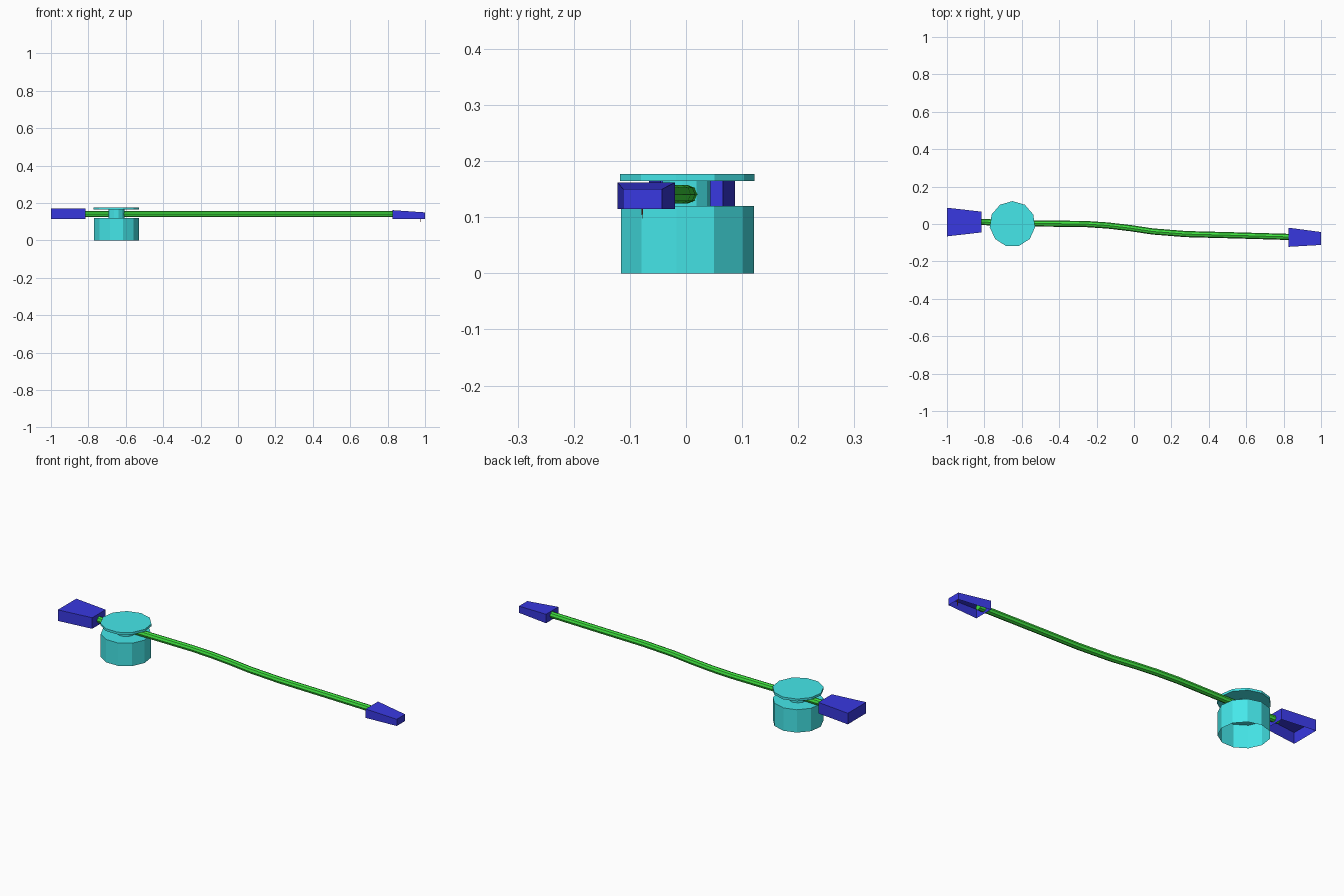
import bpy, bmesh, math

if "Cube" in bpy.data.objects:
    bpy.data.objects.remove(bpy.data.objects["Cube"])


def material(name, color):
    m = bpy.data.materials.new(name)
    m.diffuse_color = (*color, 1)
    m.use_nodes = True
    m.node_tree.nodes["Principled BSDF"].inputs["Base Color"].default_value = m.diffuse_color
    return m


CYAN = material("cyan", (0.06, 0.80, 0.82))
BLUE = material("blue", (0.04, 0.04, 0.75))
GREEN = material("green", (0.05, 0.75, 0.05))
BROWN = material("brown", (0.35, 0.08, 0.03))


def finish(name, bm, mat):
    bmesh.ops.recalc_face_normals(bm, faces=bm.faces)
    mesh = bpy.data.meshes.new(name)
    bm.to_mesh(mesh)
    bm.free()
    mesh.materials.append(mat)
    ob = bpy.data.objects.new(name, mesh)
    bpy.context.collection.objects.link(ob)
    return ob


def prism(name, x, y, r, z0, z1, mat, sides=11, bottom=True, r0=None):
    """Upright low-poly cylinder or cone with a corner towards +y."""
    bm = bmesh.new()
    rings = []
    for z, rad in ((z0, r if r0 is None else r0), (z1, r)):
        rings.append([bm.verts.new((x + rad * math.sin(2 * math.pi * i / sides),
                                    y + rad * math.cos(2 * math.pi * i / sides), z))
                      for i in range(sides)])
    lo, hi = rings
    for i in range(sides):
        j = (i + 1) % sides
        bm.faces.new((lo[i], lo[j], hi[j], hi[i]))
    bm.faces.new(hi)
    if bottom:
        bm.faces.new(lo[::-1])
    return finish(name, bm, mat)


def boot(name, a, b):
    """Tapered box shell, open underneath; each end is (x, y0, y1, z0, z1)."""
    bm = bmesh.new()
    ends = []
    for x, y0, y1, z0, z1 in (a, b):
        ends.append([bm.verts.new(p) for p in
                     ((x, y0, z0), (x, y0, z1), (x, y1, z1), (x, y1, z0))])
    for end in ends:
        bm.faces.new(end)
    for i in range(3):
        bm.faces.new((ends[0][i], ends[0][i + 1], ends[1][i + 1], ends[1][i]))
    return finish(name, bm, BLUE)


# Spool: hollow drum open underneath, neck and cap disc
prism("spool_drum", -0.65, 0, 0.121, 0, 0.12, CYAN, bottom=False)
prism("spool_neck", -0.65, 0, 0.044, 0.12, 0.165, CYAN)
prism("spool_cap", -0.65, 0, 0.1225, 0.165, 0.177, CYAN)

# Cable: eight-sided tube along a gentle bend
path = [(-0.84, 0.012), (-0.65, 0.004), (-0.45, 0.002), (-0.26, 0.0), (-0.14, -0.008),
        (-0.02, -0.022), (0.10, -0.040), (0.28, -0.054), (0.55, -0.061), (0.86, -0.070)]
curve = bpy.data.curves.new("cable", "CURVE")
curve.dimensions = "3D"
curve.bevel_depth = 0.0165
curve.bevel_resolution = 2
curve.use_fill_caps = True
spline = curve.splines.new("POLY")
spline.points.add(len(path) - 1)
for point, (x, y) in zip(spline.points, path):
    point.co = (x, y, 0.141, 1)
spline.use_smooth = False
curve.materials.append(GREEN)
bpy.context.collection.objects.link(bpy.data.objects.new("cable", curve))

# End connectors
boot("large_connector", (-1.0, -0.066, 0.087, 0.114, 0.172),
     (-0.815, -0.045, 0.066, 0.114, 0.172))
boot("small_connector", (0.827, -0.122, -0.02, 0.115, 0.162),
     (1.0, -0.112, -0.043, 0.115, 0.150))

# Small pin under the right connector
prism("contact_pin", 0.975, -0.078, 0.003, 0.098, 0.15, BROWN, sides=6, r0=0.0006)
